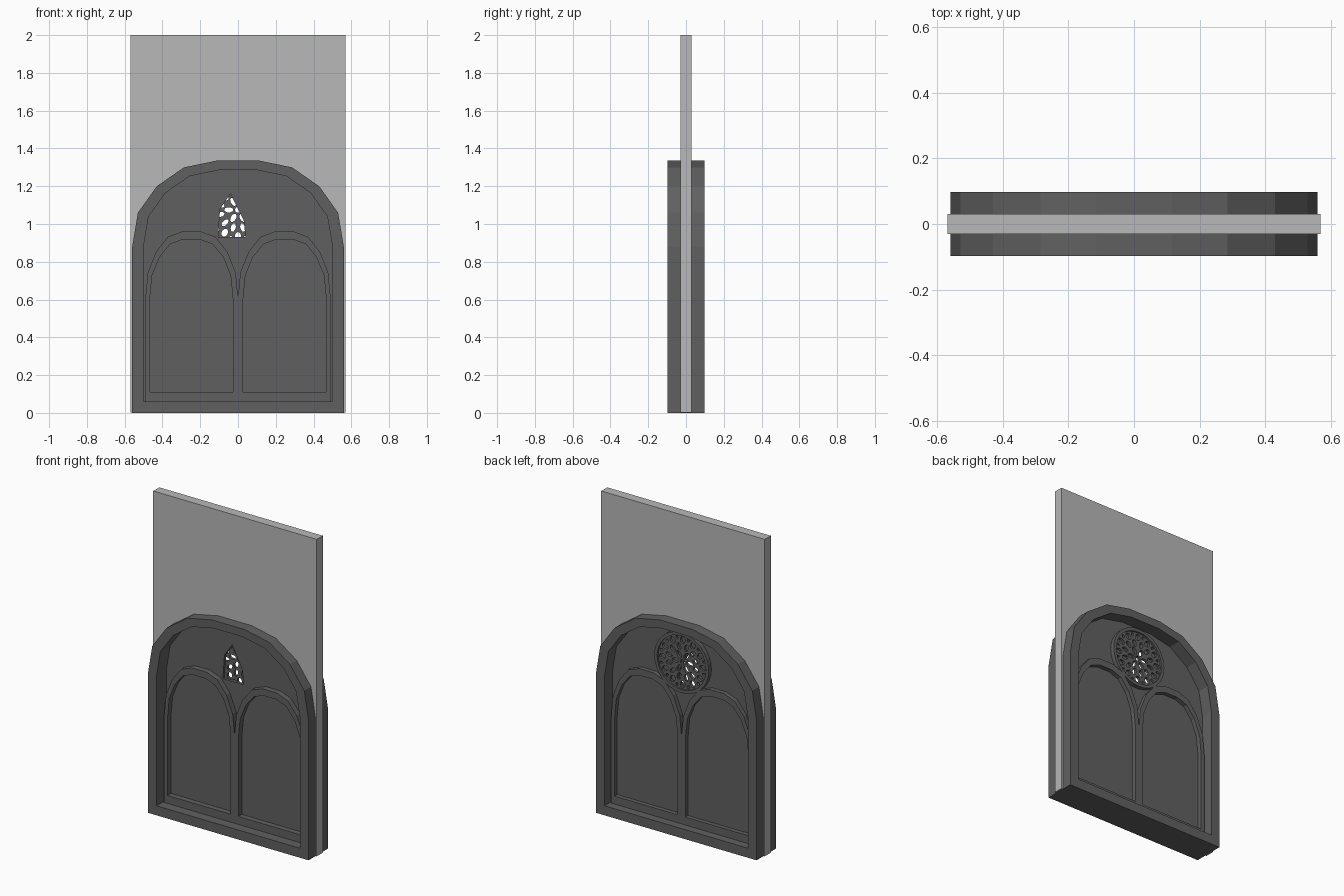
import bpy, bmesh
from math import sin, cos, pi

cube = bpy.data.objects.get("Cube")
if cube:
    bpy.data.objects.remove(cube, do_unlink=True)


def material(name, value):
    m = bpy.data.materials.new(name)
    m.use_nodes = True
    colour = (value, value, value, 1)
    m.diffuse_color = colour
    m.node_tree.nodes["Principled BSDF"].inputs["Base Color"].default_value = colour
    return m


wall_grey = material("light grey wall", 0.48)
stone_grey = material("dark grey stone", 0.118)

# Half of the faceted arch: (fraction of half width, fraction of rise)
ARCH = [(1, 0), (0.946, 0.396), (0.768, 0.703), (0.51, 0.923), (0.205, 1)]


def arch(cx, half, bottom, spring, top):
    right = [(half, bottom)] + [(half * u, spring + (top - spring) * v) for u, v in ARCH]
    return [(cx + x, z) for x, z in right] + [(cx - x, z) for x, z in reversed(right)]


def rectangle(half, bottom, top):
    return [(-half, bottom), (half, bottom), (half, top), (-half, top)]


def oval(cx, cz, long, short, turn, sides=10):
    pts = []
    for i in range(sides):
        a = 2 * pi * i / sides
        u, v = long * cos(a), short * sin(a)
        pts.append((cx + u * cos(turn) - v * sin(turn), cz + u * sin(turn) + v * cos(turn)))
    return pts


def plate(name, loops, front, back, mat):
    """Upright plate: first loop is the outline, the others are holes."""
    curve = bpy.data.curves.new(name, "CURVE")
    curve.dimensions = "2D"
    curve.fill_mode = "BOTH"
    curve.extrude = (back - front) / 2
    for loop in loops:
        spline = curve.splines.new("POLY")
        spline.points.add(len(loop) - 1)
        for point, (x, z) in zip(spline.points, loop):
            point.co = (x, z, 0, 1)
        spline.use_cyclic_u = True
    source = bpy.data.objects.new(name + " outline", curve)
    bpy.context.collection.objects.link(source)
    bpy.context.view_layer.update()
    graph = bpy.context.evaluated_depsgraph_get()
    mesh = bpy.data.meshes.new_from_object(source.evaluated_get(graph))
    bpy.data.objects.remove(source, do_unlink=True)
    bm = bmesh.new()
    bm.from_mesh(mesh)
    bmesh.ops.remove_doubles(bm, verts=bm.verts, dist=0.0001)
    bmesh.ops.recalc_face_normals(bm, faces=bm.faces)
    for face in bm.faces:
        face.smooth = False
    bm.to_mesh(mesh)
    bm.free()
    mesh.materials.clear()
    mesh.materials.append(mat)
    obj = bpy.data.objects.new(name, mesh)
    obj.rotation_euler.x = pi / 2
    obj.location.y = (front + back) / 2
    bpy.context.collection.objects.link(obj)
    return obj


# Wall slab with the window opening
plate("wall", [rectangle(0.57, 0.002, 2), arch(0, 0.53, 0.03, 0.88, 1.31)],
      -0.03, 0.03, wall_grey)

# Deep outer frame
plate("window_frame", [arch(0, 0.56, 0, 0.88, 1.335), arch(0, 0.5, 0.06, 0.88, 1.285)],
      -0.097, 0.097, stone_grey)

# Infill panel with the broken opening in front of the rose
gap = [(-0.105, 0.93), (0.04, 0.93), (0.03, 1.02), (-0.04, 1.16), (-0.095, 1.08)]
plate("infill_panel", [arch(0, 0.515, 0.045, 0.88, 1.3), gap], 0, 0.018, stone_grey)

# Twin arched mouldings
for side, label in ((-1, "right"), (1, "left")):
    plate(label + "_light_moulding",
          [arch(side * 0.245, 0.246, 0.058, 0.6, 0.96),
           arch(side * 0.247, 0.22, 0.11, 0.6, 0.918)],
          -0.035, 0.045, stone_grey)

# Rose tracery on the rear of the panel
ROSE_Z = 1.075
holes = [oval(0, ROSE_Z, 0.016, 0.016, 0)]
for count, radius, long, short, shift in ((6, 0.049, 0.024, 0.014, 0),
                                          (12, 0.097, 0.023, 0.013, 0.5),
                                          (12, 0.14, 0.022, 0.017, 0),
                                          (12, 0.153, 0.011, 0.008, 0.5)):
    for i in range(count):
        a = 2 * pi * (i + shift) / count
        holes.append(oval(radius * cos(a), ROSE_Z + radius * sin(a), long, short, a))
plate("rose_tracery", [oval(0, ROSE_Z, 0.18, 0.18, 0, 32)] + holes, 0.016, 0.034, stone_grey)
plate("rose_ring", [oval(0, ROSE_Z, 0.19, 0.19, 0, 32), oval(0, ROSE_Z, 0.17, 0.17, 0, 32)],
      0.016, 0.045, stone_grey)
